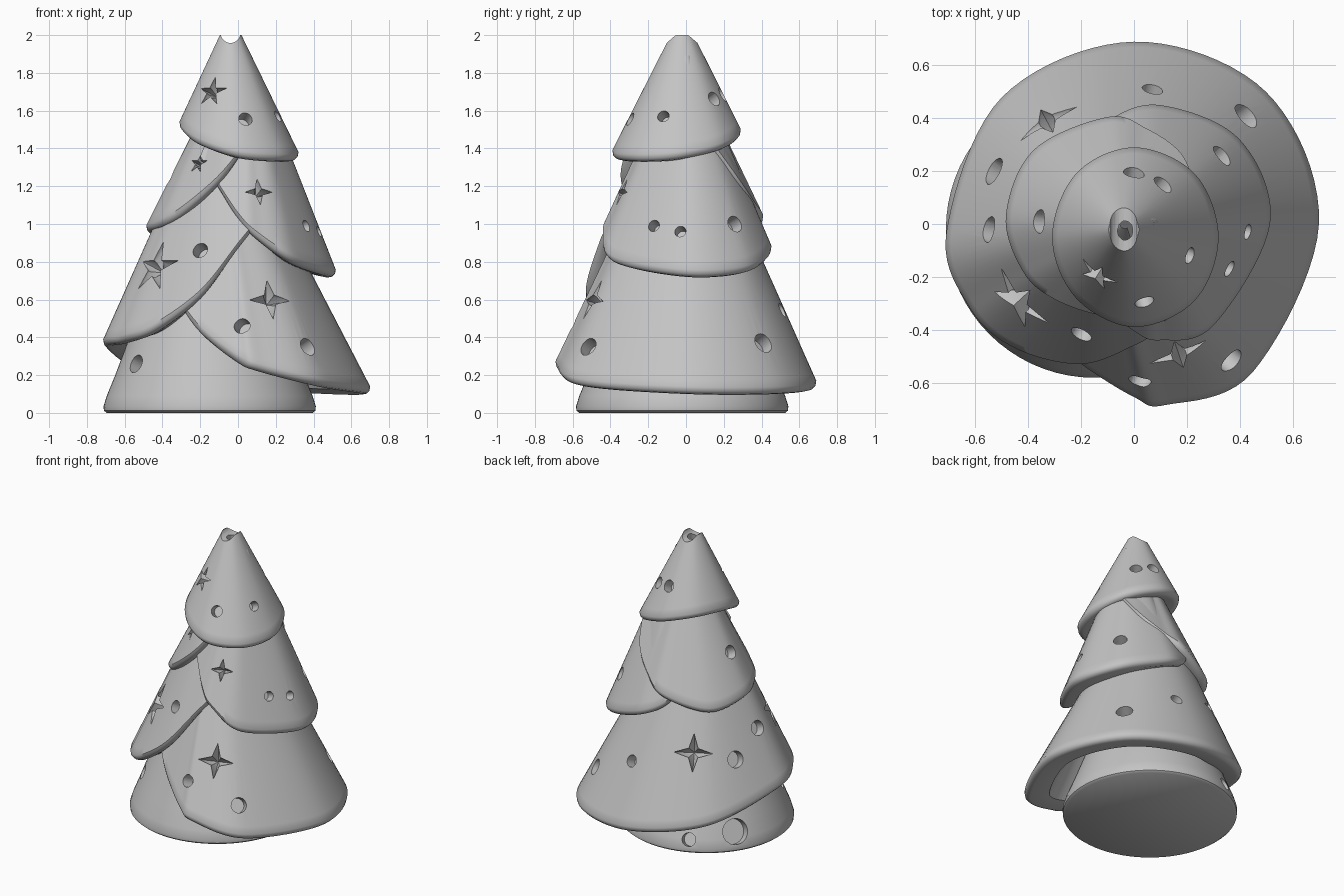
import bpy, bmesh, math
from mathutils import Vector, Matrix
from mathutils.bvhtree import BVHTree

if "Cube" in bpy.data.objects:
    bpy.data.objects.remove(bpy.data.objects["Cube"], do_unlink=True)

clay = bpy.data.materials.new("grey_clay")
clay.use_nodes = True
clay.diffuse_color = (0.55, 0.55, 0.55, 1)
clay.node_tree.nodes["Principled BSDF"].inputs["Base Color"].default_value = clay.diffuse_color
UP = Vector((0, 0, 1))


def make_object(name, bm):
    bmesh.ops.recalc_face_normals(bm, faces=bm.faces)
    mesh = bpy.data.meshes.new(name)
    bm.to_mesh(mesh)
    bm.free()
    mesh.materials.append(clay)
    ob = bpy.data.objects.new(name, mesh)
    bpy.context.scene.collection.objects.link(ob)
    return ob


def smooth_path(points, closed, steps=10):
    """Catmull-Rom curve through the rim points."""
    p = [Vector(q) for q in points]
    n = len(p)
    get = (lambda i: p[i % n]) if closed else (lambda i: p[min(max(i, 0), n - 1)])
    out = []
    for i in range(n if closed else n - 1):
        a, b, c, d = (get(i + k) for k in (-1, 0, 1, 2))
        for s in range(steps):
            t = s / steps
            out.append(0.5 * (2 * b + (c - a) * t + (2 * a - 5 * b + 4 * c - d) * t * t
                              + (3 * b - a - 3 * c + d) * t ** 3))
    if not closed:
        out.append(p[-1])
    return out


def sweep(name, sections, closed):
    """Join closed cross-sections into one solid."""
    bm = bmesh.new()
    rings = [[bm.verts.new(v) for v in s] for s in sections]
    n = len(rings[0])
    pairs = list(zip(rings, rings[1:])) + ([(rings[-1], rings[0])] if closed else [])
    for a, b in pairs:
        for j in range(n):
            k = (j + 1) % n
            bm.faces.new((a[j], a[k], b[k], b[j]))
    if not closed:
        bm.faces.new(rings[0])
        bm.faces.new(rings[-1][::-1])
    return make_object(name, bm)


def bough_tier(name, rim, apex, closed=False):
    """Conical shell running from a wavy rounded rim towards its apex."""
    apex = Vector(apex)
    sections = []
    for p in smooth_path(rim, closed):
        q = p + UP * 0.04
        u = apex - q
        n = Vector((u.x, u.y, 0)).normalized()
        s = u.normalized()
        sections.append([q + u * 0.95, q + u * 0.65, q + u * 0.35, q + s * 0.05, q,
                         p + n * 0.004 + UP * 0.018, p + n * 0.018 + UP * 0.004, p + n * 0.04,
                         p + n * 0.16 + UP * 0.03, q + u * 0.5 + n * 0.1, q + u * 0.88 + n * 0.02])
    return sweep(name, sections, closed)


# Trunk base
bm = bmesh.new()
profile = [(0.545, 0), (0.56, 0.012), (0.562, 0.035), (0.545, 0.09), (0.50, 0.2), (0.44, 0.36), (0.2, 0.95)]
rings = []
for r, z in profile:
    rings.append([bm.verts.new((-0.15 + r * math.cos(a), -0.02 + r * math.sin(a), z))
                  for a in (math.tau * i / 72 for i in range(72))])
for a, b in zip(rings, rings[1:]):
    for j in range(72):
        bm.faces.new((a[j], a[(j + 1) % 72], b[(j + 1) % 72], b[j]))
bm.faces.new(rings[0])
bm.faces.new(rings[-1])
base = make_object("tree_base", bm)

# Overlapping bough tiers, bottom to top
lower = bough_tier("lower_spiral_tier", [
    (-.4, -.3, .72), (-.32, -.42, .58), (-.2, -.53, .42), (0, -.655, .27), (.12, -.685, .22), (.45, -.56, .14),
    (.7, 0, .1), (.5, .5, .1), (0, .69, .13), (-.5, .48, .21), (-.71, -.03, .34), (-.62, -.32, .37),
    (-.45, -.47, .43), (-.2, -.53, .61), (0, -.46, .86), (.08, -.41, .96), (.15, -.34, 1.07)],
    (-.12, 0, 1.72))
middle = bough_tier("middle_tier", [
    (-.2, -.22, 1.32), (-.12, -.3, 1.2), (0, -.405, 1.02), (.1, -.44, .92), (.3, -.385, .79), (.515, 0, .72),
    (.4, .32, .74), (.1, .45, .83), (-.1, .39, .92), (-.22, .26, 1.08)],
    (.05, 0, 1.95))
upper = bough_tier("upper_tier", [
    (.24, .12, 1.42), (.18, .265, 1.22), (.05, .36, 1.08), (-.1, .405, .99), (-.38, .28, .91),
    (-.485, .03, .95), (-.42, -.18, .98), (-.3, -.285, 1.05), (-.12, -.345, 1.2), (0, -.32, 1.34),
    (.06, -.27, 1.44)],
    (-.03, 0, 1.9))
top = bough_tier("top_tier", [
    (.32, -.05, 1.34), (.23, -.29, 1.33), (0, -.39, 1.35), (-.22, -.28, 1.42), (-.31, -.05, 1.5),
    (-.22, .19, 1.51), (0, .29, 1.46), (.23, .19, 1.39)],
    (-.04, -.02, 2.12), closed=True)
parts = [base, lower, middle, upper, top]

# Find a surface point and its facing frame, looking along one side
trees = []
for ob in parts:
    bm = bmesh.new()
    bm.from_mesh(ob.data)
    trees.append(BVHTree.FromBMesh(bm))
    bm.free()
SIDES = {
    "front": lambda a, b: (Vector((a, -3, b)), Vector((0, 1, 0))),
    "back": lambda a, b: (Vector((a, 3, b)), Vector((0, -1, 0))),
    "right": lambda a, b: (Vector((3, a, b)), Vector((-1, 0, 0))),
    "left": lambda a, b: (Vector((-3, a, b)), Vector((1, 0, 0))),
    "top": lambda a, b: (Vector((a, b, 4)), Vector((0, 0, -1))),
}


def surface_frame(side, a, b):
    origin, ray = SIDES[side](a, b)
    hits = [h for h in (t.ray_cast(origin, ray) for t in trees) if h[0] is not None]
    if not hits:
        return None
    point, normal = min(hits, key=lambda h: h[3])[:2]
    if normal.dot(ray) > 0:
        normal = -normal
    return Matrix.Translation(point) @ normal.to_track_quat('Z', 'Y').to_matrix().to_4x4()


cut = bmesh.new()


def cut_hole(side, a, b, radius):
    frame = surface_frame(side, a, b)
    if frame:
        bmesh.ops.create_cone(cut, cap_ends=True, segments=20, radius1=radius, radius2=radius,
                              depth=0.15, matrix=frame)


def cut_star(side, a, b, radius, points):
    frame = surface_frame(side, a, b)
    if not frame:
        return
    rings = []
    for h in (0.06, -0.02):
        ring = []
        for i in range(points * 2):
            r = radius if i % 2 == 0 else radius * 0.34
            t = math.pi / 2 + math.pi * i / points
            ring.append(cut.verts.new(frame @ Vector((r * math.cos(t), r * math.sin(t), h))))
        rings.append(ring)
    tip = cut.verts.new(frame @ Vector((0, 0, -0.07)))
    outer, inner = rings
    cut.faces.new(outer)
    for i in range(points * 2):
        k = (i + 1) % (points * 2)
        cut.faces.new((outer[i], inner[i], inner[k], outer[k]))
        cut.faces.new((inner[i], tip, inner[k]))


# Round light holes
for hole in [("front", -.54, .26, .05), ("front", -.2, .86, .042), ("front", .02, .46, .042),
             ("front", .37, .35, .05), ("front", .04, 1.555, .037), ("right", .41, .37, .055),
             ("right", -.17, .99, .032), ("right", -.03, .96, .03), ("right", .26, 1.0, .045),
             ("right", -.12, 1.57, .032), ("top", 0, .195, .04), ("top", .11, .15, .04),
             ("top", .07, .51, .04), ("top", -.53, .2, .055), ("top", -.55, -.02, .05),
             ("top", -.36, .01, .045), ("left", .28, .13, .085), ("back", -.36, .09, .045)]:
    cut_hole(*hole)
# Star cut-outs
for star in [("front", -.14, 1.7, .085, 5), ("front", -.21, 1.32, .06, 5), ("front", .11, 1.17, .075, 4),
             ("front", .17, .6, .115, 4), ("front", -.44, .77, .15, 5), ("top", -.33, .39, .125, 4)]:
    cut_star(*star)
# Open notched tip
bmesh.ops.create_cube(cut, size=0.4, matrix=Matrix.Translation((-.04, -.02, 2.2)))
cutters = make_object("hole_cutters", cut)
cutters.hide_render = True
notch = bmesh.new()
bmesh.ops.create_cone(notch, cap_ends=True, segments=20, radius1=.052, radius2=.052, depth=.5,
                      matrix=Matrix.Translation((-.04, -.02, 2.01)) @ Matrix.Rotation(math.pi / 2, 4, 'X'))
tip_cutter = make_object("tip_cutter", notch)
tip_cutter.hide_render = True

# Carve the parts and shade them
for ob in parts:
    for tool in (cutters, tip_cutter) if ob is top else (cutters,):
        mod = ob.modifiers.new("carve", 'BOOLEAN')
        mod.operation = 'DIFFERENCE'
        mod.solver = 'EXACT'
        mod.use_self = True
        mod.object = tool
    bpy.context.view_layer.update()
    carved = bpy.data.meshes.new_from_object(ob.evaluated_get(bpy.context.evaluated_depsgraph_get()))
    ob.modifiers.clear()
    if len(carved.polygons) > 50:
        ob.data = carved
    for face in ob.data.polygons:
        face.material_index = 0
for tool in (cutters, tip_cutter):
    bpy.data.objects.remove(tool, do_unlink=True)
bpy.ops.object.select_all(action='DESELECT')
for ob in parts:
    ob.select_set(True)
bpy.context.view_layer.objects.active = base
bpy.ops.object.shade_smooth_by_angle(angle=math.radians(40))
